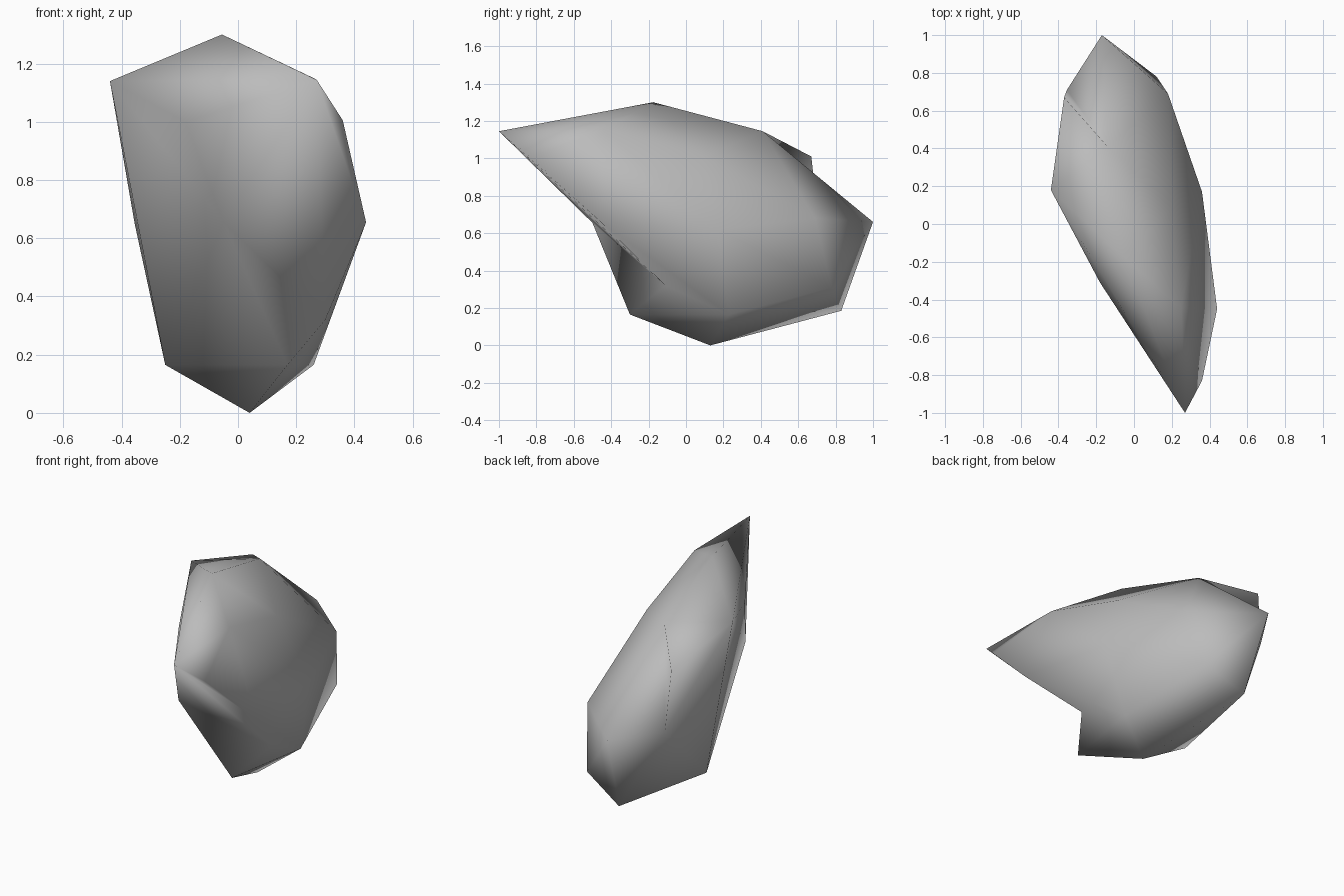
import bpy
import bmesh
from mathutils import Vector

# Remove the default object
cube = bpy.data.objects.get("Cube")
if cube:
    bpy.data.objects.remove(cube, do_unlink=True)


def make_material(name, colour):
    mat = bpy.data.materials.new(name)
    mat.use_nodes = True
    mat.diffuse_color = colour
    mat.node_tree.nodes["Principled BSDF"].inputs["Base Color"].default_value = colour
    return mat


def attach(bm, co, keep):
    """Pull a new corner out of the faces it can see, leaving faces on the kept corners."""
    bmesh.ops.recalc_face_normals(bm, faces=list(bm.faces))
    point = Vector(co)
    seen = {f for f in bm.faces
            if f.normal.dot(point - f.verts[0].co) > 1e-4
            and not any(v in keep for v in f.verts)}
    rim = [tuple(e.verts) for e in bm.edges
           if sum(f in seen for f in e.link_faces) == 1]
    bmesh.ops.delete(bm, geom=list(seen), context="FACES")
    vert = bm.verts.new(point)
    for a, b in rim:
        bm.faces.new((a, b, vert))


# Named corners of the boulder
corners = {
    "front_tip": (0.27, -1.0, 1.145),
    "peak": (-0.055, -0.175, 1.3),
    "rear_crest": (-0.14, 0.41, 1.145),
    "rear_knob": (-0.37, 0.67, 1.01),
    "rear_tip": (-0.17, 1.0, 0.66),
    "rear_foot": (-0.13, 0.83, 0.185),
    "right_foot": (-0.25, 0.16, 0.165),
    "front_chin": (-0.05, -0.5, 0.655),
    "right_brow": (-0.18, -0.31, 1.0),
    "right_rear": (-0.355, 0.71, 0.65),
    "right_shoulder": (-0.44, 0.18, 1.14),
    "left_brow": (0.36, -0.83, 1.005),
    "left_cheek": (0.44, -0.45, 0.655),
    "left_jaw": (0.3, -0.11, 0.32),
    "left_foot": (0.26, 0.23, 0.165),
    "left_side": (0.36, 0.17, 0.62),
    "left_rear": (0.18, 0.69, 0.68),
    "left_heel": (0.12, 0.78, 0.31),
    "left_crest": (0.25, -0.44, 1.155),
    "left_shoulder": (0.2, 0.09, 1.01),
}

# Wrap the corners in a faceted shell
bm = bmesh.new()
verts = {name: bm.verts.new(co) for name, co in corners.items()}
bmesh.ops.convex_hull(bm, input=list(bm.verts))
loose = [v for v in bm.verts if not v.link_faces]
bmesh.ops.delete(bm, geom=loose, context="VERTS")

# Turn one edge inward so the rear knob stands proud of a small hollow
edge = bm.edges.get((verts["rear_knob"], verts["rear_tip"]))
if edge:
    bmesh.utils.edge_rotate(edge, True)

# Front foot and base, leaving a hollow under the overhanging front tip
overhang = {verts["front_tip"], verts["left_brow"]}
attach(bm, (0.17, -0.30, 0.165), overhang)
attach(bm, (0.04, 0.13, 0.0), overhang)

bmesh.ops.recalc_face_normals(bm, faces=list(bm.faces))
for face in bm.faces:
    face.smooth = True

mesh = bpy.data.meshes.new("boulder")
bm.to_mesh(mesh)
bm.free()
mesh.materials.append(make_material("stone grey", (0.5, 0.5, 0.5, 1.0)))
boulder = bpy.data.objects.new("boulder", mesh)
bpy.context.collection.objects.link(boulder)
